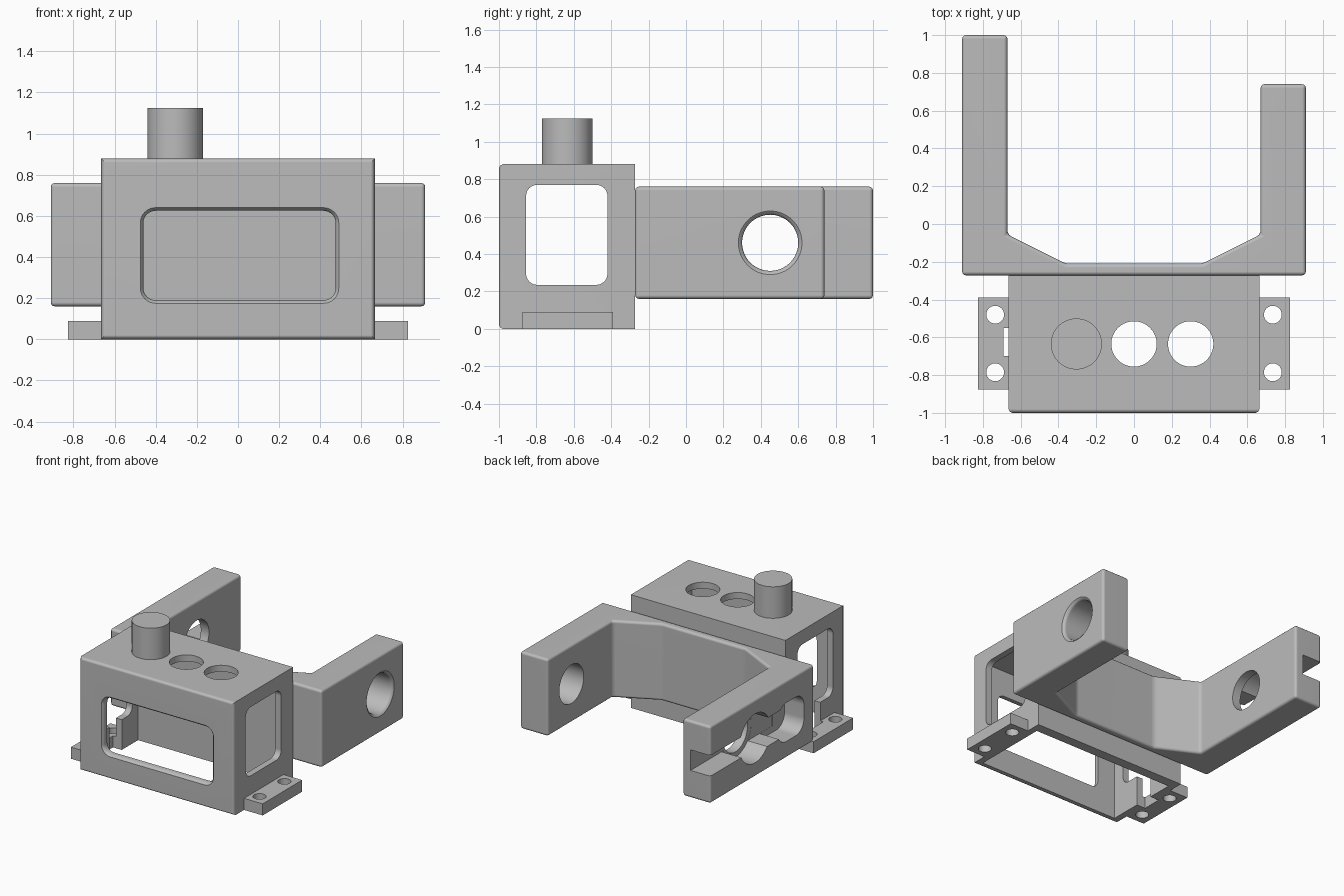
import bpy, bmesh, math

cube = bpy.data.objects.get("Cube")
if cube:
    bpy.data.objects.remove(cube, do_unlink=True)

grey = bpy.data.materials.new("plain grey")
grey.use_nodes = True
GREY = (0.5, 0.5, 0.5, 1)
grey.diffuse_color = GREY
grey.node_tree.nodes["Principled BSDF"].inputs["Base Color"].default_value = GREY

# How a flat outline (a, b) at position t maps into space for each axis
AXES = {
    "x": lambda a, b, t: (t, a, b),
    "y": lambda a, b, t: (a, t, b),
    "z": lambda a, b, t: (a, b, t),
}


def rounded(a0, a1, b0, b1, r=0.0, steps=8):
    """Rounded rectangle outline, as a function of how far it is grown."""
    def outline(grow=0.0):
        rad = max(r + grow, 0) if r else 0
        ca, cb = (a0 + a1) / 2, (b0 + b1) / 2
        ha, hb = (a1 - a0) / 2 + grow - rad, (b1 - b0) / 2 + grow - rad
        pts = []
        for k, (sa, sb) in enumerate([(1, 1), (-1, 1), (-1, -1), (1, -1)]):
            for i in range(steps + 1 if r else 1):
                ang = (k + i / steps) * math.pi / 2
                pts.append((ca + sa * ha + rad * math.cos(ang),
                            cb + sb * hb + rad * math.sin(ang)))
        return pts
    return outline


def disc(a, b, r):
    return rounded(a - r, a + r, b - r, b + r, r, 16)


def loft(name, axis, outline, stations):
    """Solid through the outline at each (position, grow) station."""
    bm = bmesh.new()
    rings = [[bm.verts.new(AXES[axis](a, b, t)) for a, b in outline(g)]
             for t, g in stations]
    for low, high in zip(rings, rings[1:]):
        for i in range(len(low)):
            j = (i + 1) % len(low)
            bm.faces.new((low[i], low[j], high[j], high[i]))
    bm.faces.new(rings[0][::-1])
    bm.faces.new(rings[-1])
    bmesh.ops.remove_doubles(bm, verts=bm.verts, dist=1e-5)
    bmesh.ops.recalc_face_normals(bm, faces=bm.faces)
    mesh = bpy.data.meshes.new(name)
    bm.to_mesh(mesh)
    bm.free()
    mesh.materials.append(grey)
    ob = bpy.data.objects.new(name, mesh)
    bpy.context.collection.objects.link(ob)
    return ob


def prism(name, axis, outline, t0, t1):
    return loft(name, axis, outline, [(t0, 0), (t1, 0)])


def finish(ob, cutters=(), bevel=0.0):
    """Round the edges, cut the openings, bake and shade."""
    if bevel:
        mod = ob.modifiers.new("rounding", "BEVEL")
        mod.width, mod.segments = bevel, 3
        mod.limit_method, mod.angle_limit = "ANGLE", math.radians(20)
    for c in cutters:
        c.hide_render = True
        mod = ob.modifiers.new("cut", "BOOLEAN")
        mod.operation, mod.solver, mod.object = "DIFFERENCE", "EXACT", c
    deps = bpy.context.evaluated_depsgraph_get()
    baked = bpy.data.meshes.new_from_object(ob.evaluated_get(deps))
    ob.modifiers.clear()
    ob.data = baked
    for c in cutters:
        bpy.data.objects.remove(c, do_unlink=True)
    bpy.ops.object.select_all(action="DESELECT")
    ob.select_set(True)
    bpy.context.view_layer.objects.active = ob
    bpy.ops.object.shade_smooth_by_angle(angle=math.radians(35))
    ob.modifiers.new("even shading", "WEIGHTED_NORMAL").keep_sharp = True


def cable_slot():
    return prism("cable_slot_cutter", "z", rounded(-0.69, -0.55, -0.7, -0.55), -0.1, 0.3)


# Housing: thin shell open underneath, rounded around its front face
housing = loft("housing", "y", rounded(-0.665, 0.665, 0, 0.88),
               [(-1, -0.02), (-0.994, -0.008), (-0.98, 0), (-0.272, 0)])
finish(housing, [
    prism("interior_cutter", "z", rounded(-0.615, 0.615, -0.95, -0.35), -0.1, 0.83),
    loft("front_window_cutter", "y", rounded(-0.46, 0.475, 0.19, 0.625, 0.06),
         [(-1.01, 0.02), (-1, 0.015), (-0.99, 0.005), (-0.975, 0), (-0.9, 0)]),
    prism("side_window_cutter", "x", rounded(-0.855, -0.42, 0.235, 0.77, 0.06), -0.8, 0.8),
    prism("top_hole_cutter", "z", disc(0, -0.635, 0.12), 0.8, 1),
    prism("top_hole_cutter", "z", disc(0.3, -0.635, 0.12), 0.8, 1),
    cable_slot(),
])

# Knob on the top
finish(prism("knob", "z", disc(-0.305, -0.635, 0.135), 0.83, 1.125))

# Mounting flanges with screw holes
for side, name in ((1, "left_flange"), (-1, "right_flange")):
    x0, x1 = sorted((side * 0.63, side * 0.825))
    flange = prism(name, "z", rounded(x0, x1, -0.875, -0.39), 0, 0.09)
    cuts = [prism("screw_hole_cutter", "z", disc(side * 0.735, y, 0.047), -0.1, 0.2)
            for y in (-0.785, -0.48)]
    if side < 0:
        cuts.append(cable_slot())
    finish(flange, cuts)

# Fork bracket: back plate with one short and one long arm
fork = [(-0.91, -0.272), (0.91, -0.272), (0.91, 0.74), (0.67, 0.74), (0.67, -0.055),
        (0.36, -0.21), (-0.36, -0.21), (-0.67, -0.055), (-0.67, 1), (-0.91, 1)]
bracket = prism("fork_bracket", "z", lambda g: fork, 0.16, 0.76)
finish(bracket, [
    # pivot holes
    loft("short_arm_hole_cutter", "x", disc(0.45, 0.46, 0.15),
         [(0.5, 0), (0.885, 0), (0.9, 0.006), (0.91, 0.02), (0.95, 0.02)]),
    prism("long_arm_hole_cutter", "x", disc(0.45, 0.46, 0.15), -1, -0.5),
    # recess on the outside of the long arm
    prism("recess_slot_cutter", "x", rounded(0.3, 1.1, 0.375, 0.535), -1, -0.74),
    prism("recess_round_cutter", "x", disc(0.45, 0.46, 0.19), -1, -0.741),
    prism("recess_channel_cutter", "x", rounded(0, 0.5, 0.34, 0.56), -1, -0.742),
    prism("recess_pocket_cutter", "x", rounded(-0.15, 0.17, 0.29, 0.59, 0.1), -1, -0.743),
], bevel=0.02)
